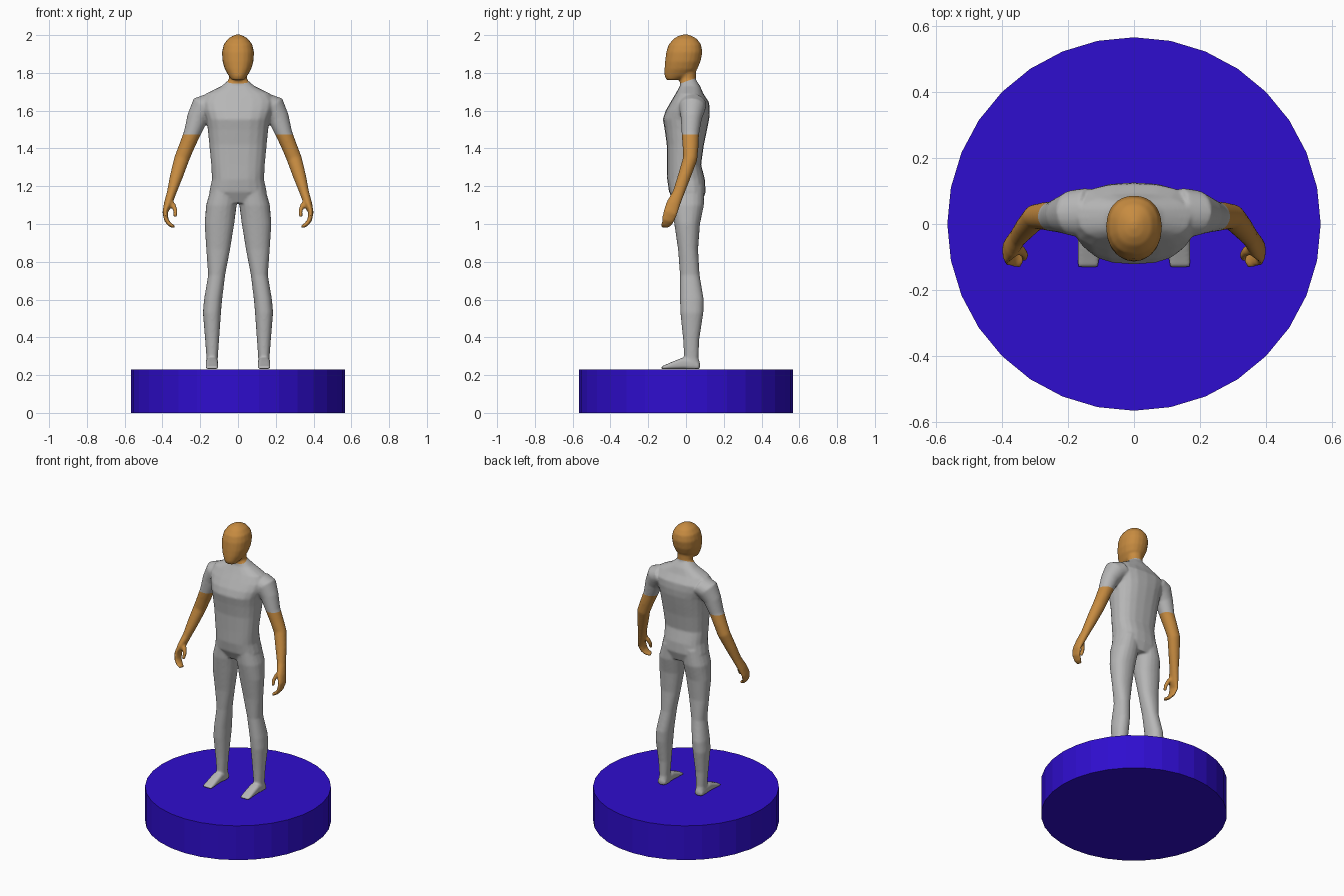
import bpy, bmesh, math
from mathutils import Vector

if "Cube" in bpy.data.objects:
    bpy.data.objects.remove(bpy.data.objects["Cube"])


def material(name, rgb):
    m = bpy.data.materials.new(name)
    m.diffuse_color = (*rgb, 1)
    m.use_nodes = True
    m.node_tree.nodes["Principled BSDF"].inputs["Base Color"].default_value = m.diffuse_color
    return m


grey = material("grey suit", (0.47, 0.47, 0.47))
skin = material("tan skin", (0.57, 0.26, 0.052))
blue = material("blue pedestal", (0.028, 0.004, 0.62))

# pedestal
bpy.ops.mesh.primitive_cylinder_add(vertices=32, radius=0.566, depth=0.23, location=(0, 0, 0.115))
bpy.context.object.name = "pedestal"
bpy.context.object.data.materials.append(blue)

bm = bmesh.new()


def loft(rings, power=1.0, n=20):
    """Closed skin through rings of (centre, half axis u, half axis v)."""
    loops = []
    for c, u, v in rings:
        loop = []
        for i in range(n):
            a = 2 * math.pi * i / n
            ca, sa = math.cos(a), math.sin(a)
            ca = math.copysign(abs(ca) ** power, ca)
            sa = math.copysign(abs(sa) ** power, sa)
            loop.append(bm.verts.new(Vector(c) + Vector(u) * ca + Vector(v) * sa))
        loops.append(loop)
    faces = [bm.faces.new(loops[0]), bm.faces.new(loops[-1])]
    for a, b in zip(loops, loops[1:]):
        for i in range(n):
            j = (i + 1) % n
            faces.append(bm.faces.new((a[i], a[j], b[j], b[i])))
    bmesh.ops.recalc_face_normals(bm, faces=faces)


def level(z, x0, x1, y0, y1):
    """Horizontal ring from its extents."""
    return (((x0 + x1) / 2, (y0 + y1) / 2, z), ((x1 - x0) / 2, 0, 0), (0, (y1 - y0) / 2, 0))


def limb(points, s):
    """Rings across a path of (x, y, z, side radius, depth radius)."""
    rings = []
    for i, (x, y, z, rx, ry) in enumerate(points):
        a, b = points[max(i - 1, 0)], points[min(i + 1, len(points) - 1)]
        t = Vector(b[:3]) - Vector(a[:3])
        t.x *= s
        t.normalize()
        u = t.cross(Vector((0, 1, 0))).normalized()
        rings.append(((s * x, y, z), u * rx, t.cross(u) * ry))
    loft(rings)


# torso: z, half width, front, back
torso = [(1.11, .10, -.06, .085), (1.17, .152, -.09, .104), (1.236, .138, -.1, .1),
         (1.315, .142, -.1, .08), (1.42, .152, -.102, .095), (1.50, .16, -.113, .112),
         (1.555, .168, -.123, .123), (1.60, .185, -.108, .126), (1.645, .195, -.082, .122),
         (1.69, .17, -.055, .092), (1.73, .088, -.033, .075), (1.76, .052, -.028, .055)]
loft([level(z, -w, w, f, b) for z, w, f, b in torso], 0.8)

# neck and head
loft([level(1.68, -.055, .055, -.03, .06), level(1.76, -.048, .048, -.033, .052),
      level(1.86, -.05, .05, -.05, .055)])
head = [(1.762, .032, -.104, -.04), (1.785, .05, -.114, .025), (1.82, .07, -.114, .06),
        (1.86, .082, -.111, .077), (1.91, .085, -.105, .087), (1.95, .076, -.092, .08),
        (1.98, .054, -.066, .058), (1.995, .03, -.042, .032), (2.003, .01, -.016, .01)]
loft([level(z, -w, w, f, b) for z, w, f, b in head], 0.9)

for s in (-1, 1):
    # leg: z, inner x, outer x, front, back
    leg = [(1.20, .0, .14, -.08, .095), (1.10, .007, .169, -.077, .095), (1.0, .02, .177, -.062, .074),
           (.865, .042, .168, -.042, .064), (.73, .068, .158, -.032, .072), (.60, .084, .18, -.032, .094),
           (.53, .09, .186, -.03, .092), (.387, .1, .174, -.015, .07), (.29, .107, .167, -.01, .066),
           (.255, .106, .169, -.014, .077), (.234, .106, .169, -.01, .074)]
    loft([level(z, s * a, s * b, f, k) for z, a, b, f, k in leg], 0.9)

    # foot: y, half width, top
    foot = [(.07, .028, .26), (.03, .032, .285), (-.02, .033, .292), (-.07, .033, .272),
            (-.11, .034, .254), (-.13, .033, .246)]
    loft([((s * .138, y, (t + .232) / 2), (w, 0, 0), (0, 0, (t - .232) / 2)) for y, w, t in foot], 0.6)

    # arm and curled fingers
    limb([(.14, .035, 1.635, .06, .075), (.185, .033, 1.615, .07, .07), (.215, .028, 1.56, .056, .056),
          (.245, .023, 1.475, .044, .046), (.272, .024, 1.41, .041, .042), (.298, .022, 1.345, .04, .038),
          (.327, -.01, 1.25, .034, .034), (.352, -.04, 1.165, .025, .031), (.371, -.068, 1.105, .022, .037),
          (.386, -.083, 1.06, .014, .038), (.379, -.095, 1.02, .012, .034), (.36, -.105, .996, .011, .027),
          (.338, -.114, .985, .009, .02)], s)
    # thumb
    limb([(.362, -.065, 1.125, .014, .016), (.340, -.082, 1.095, .013, .015), (.330, -.094, 1.067, .011, .013),
          (.334, -.105, 1.038, .010, .011)], s)

# fuse the parts into one smooth skin
raw = bpy.data.meshes.new("raw_figure")
bm.to_mesh(raw)
bm.free()
figure = bpy.data.objects.new("standing_figure", raw)
bpy.context.collection.objects.link(figure)
remesh = figure.modifiers.new("fuse", 'REMESH')
remesh.mode = 'VOXEL'
remesh.voxel_size = 0.0065
smooth = figure.modifiers.new("soften", 'SMOOTH')
smooth.factor = 0.5
smooth.iterations = 6
mesh = bpy.data.meshes.new_from_object(figure.evaluated_get(bpy.context.evaluated_depsgraph_get()))
figure.modifiers.clear()
figure.data = mesh
mesh.materials.clear()
mesh.materials.append(grey)
mesh.materials.append(skin)

# cut clean sleeve and collar lines, then colour by region
collar, tilt = Vector((0, .01, 1.758)), Vector((0, -.35, 1)).normalized()
sleeve = 1.475
bm = bmesh.new()
bm.from_mesh(mesh)
for co, no in ((collar, tilt), (Vector((0, 0, sleeve)), Vector((0, 0, 1)))):
    bmesh.ops.bisect_plane(bm, geom=bm.verts[:] + bm.edges[:] + bm.faces[:], plane_co=co, plane_no=no)
for f in bm.faces:
    c = f.calc_center_median()
    f.material_index = int((c - collar).dot(tilt) > 0 or (c.z < sleeve and abs(c.x) > .193))
    f.smooth = True
bm.to_mesh(mesh)
bm.free()
